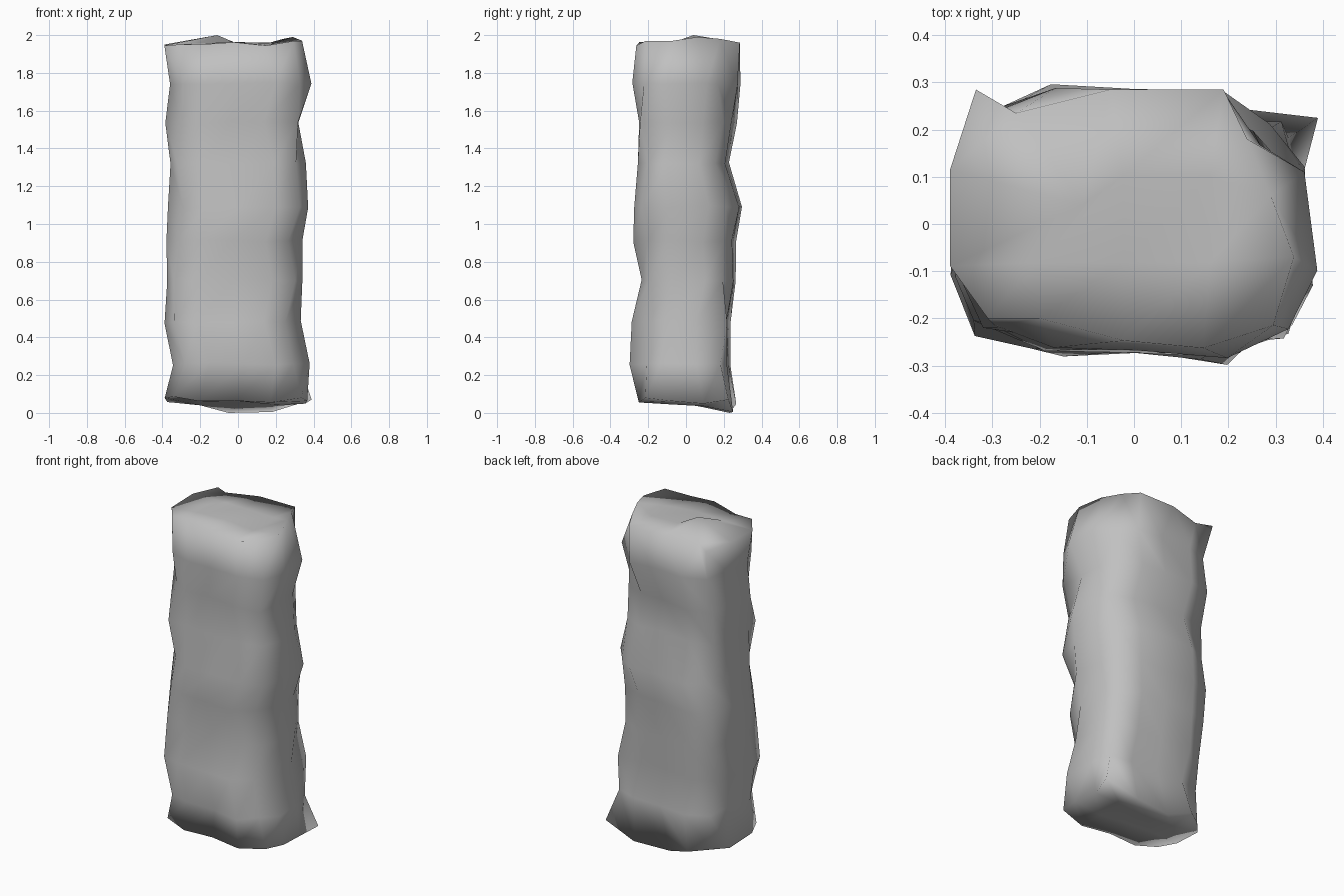
import bpy, bmesh, random
from mathutils import Vector

random.seed(4)
cube = bpy.data.objects.get("Cube")
if cube:
    bpy.data.objects.remove(cube)

# Stone material
stone = bpy.data.materials.new("grey stone")
stone.use_nodes = True
GREY = (0.53, 0.53, 0.53, 1)
stone.diffuse_color = GREY
bsdf = stone.node_tree.nodes["Principled BSDF"]
bsdf.inputs["Base Color"].default_value = GREY
bsdf.inputs["Roughness"].default_value = 0.9

# Pillar limits per level: height, half reach of -x, +x, -y, +y sides,
# then diagonal reach (|x| + |y|) of the corners (-,-), (+,-), (-,+), (+,+)
LEVELS = [
    (.06, .39, .37, .25, .27, .54, .55, .49, .60),
    (.26, .345, .385, .30, .24, .52, .50, .48, .51),
    (.48, .39, .335, .29, .24, .575, .455, .50, .53),
    (.70, .375, .345, .24, .265, .545, .50, .54, .47),
    (.91, .385, .345, .285, .27, .52, .47, .56, .475),
    (1.09, .375, .375, .28, .30, .485, .56, .53, .50),
    (1.32, .36, .365, .26, .23, .54, .51, .52, .445),
    (1.54, .385, .325, .25, .27, .47, .56, .57, .45),
    (1.74, .365, .39, .285, .29, .51, .55, .54, .435),
    (1.95, .39, .345, .265, .285, .50, .51, .58, .42),
]
TOP = [1.95, 1.95, 1.97, 1.95, 1.97]       # rim height across the width
BOTTOM = [0.07, 0.05, 0.04, 0.03, 0.05]
NX, NY, NZ = 4, 3, len(LEVELS) - 1


def position(i, j, k):
    """Weathered position of one grid point on the block surface."""
    z, left, right, front, back, *corners = LEVELS[k]
    side_x, side_y, cap = i in (0, NX), j in (0, NY), k in (0, NZ)
    x = -left + (left + right) * i / NX
    y = -front + (front + back) * j / NY
    if side_x and side_y:
        # Corners are worn back to their diagonal reach
        wear = (abs(x) + abs(y) - corners[(i > 0) + 2 * (j > 0)]) / 2
        x += wear if i == 0 else -wear
        y += wear if j == 0 else -wear
    else:
        # Each side has one proud column, the rest is worn back
        proud = j == 1 if side_x else i == (3 if j == 0 else 1)
        wear = random.uniform(0, .006) if proud else random.uniform(.012, .03)
        if side_x:
            x += wear if i == 0 else -wear
            y += random.uniform(-.015, .015)
        elif side_y:
            y += wear if j == 0 else -wear
            x += random.uniform(-.015, .015)
        z += random.uniform(-.01, .01)
    if cap:
        z = TOP[i] if k else BOTTOM[i] + .02 - .012 * j
        z += random.uniform(-.01, .015)
    return Vector((x, y, z))


bm = bmesh.new()
verts = {}


def vert(key):
    if key not in verts:
        verts[key] = bm.verts.new(position(*key))
    return verts[key]


def skin(nu, nv, key):
    """Cover one side of the block with quads."""
    for u in range(nu):
        for v in range(nv):
            bm.faces.new([vert(key(*p)) for p in
                          ((u, v), (u + 1, v), (u + 1, v + 1), (u, v + 1))])


for end in (0, 1):
    skin(NX, NZ, lambda u, v: (u, end * NY, v))
    skin(NY, NZ, lambda u, v: (end * NX, u, v))
    skin(NX, NY, lambda u, v: (u, v, end * NZ))

# Chipped spots: rear foot spur, lowest point, crown peaks and crown rim
CHIPS = {
    (NX, NY, 0): (.39, .225, .07),
    (2, NY, 0): (-.05, .23, 0),
    (1, 2, NZ): (-.11, .04, 2),
    (NX, 2, NZ): (.29, .06, 1.99),
    (0, 2, NZ): (-.39, .115, 1.95),
    (0, NY, NZ): (-.335, .285, 1.94),
    (1, NY, NZ): (-.25, .235, 1.95),
    (2, NY, NZ): (-.05, .285, 1.96),
    (3, NY, NZ): (.19, .285, 1.96),
    (0, 0, NZ): (-.31, -.2, 1.95),
    (1, 0, NZ): (-.2, -.2, 1.95),
}
for key, place in CHIPS.items():
    verts[key].co = place

bmesh.ops.recalc_face_normals(bm, faces=bm.faces)
mesh = bpy.data.meshes.new("stone_pillar")
bm.to_mesh(mesh)
bm.free()
mesh.materials.append(stone)
mesh.shade_smooth()
pillar = bpy.data.objects.new("stone_pillar", mesh)
bpy.context.collection.objects.link(pillar)
